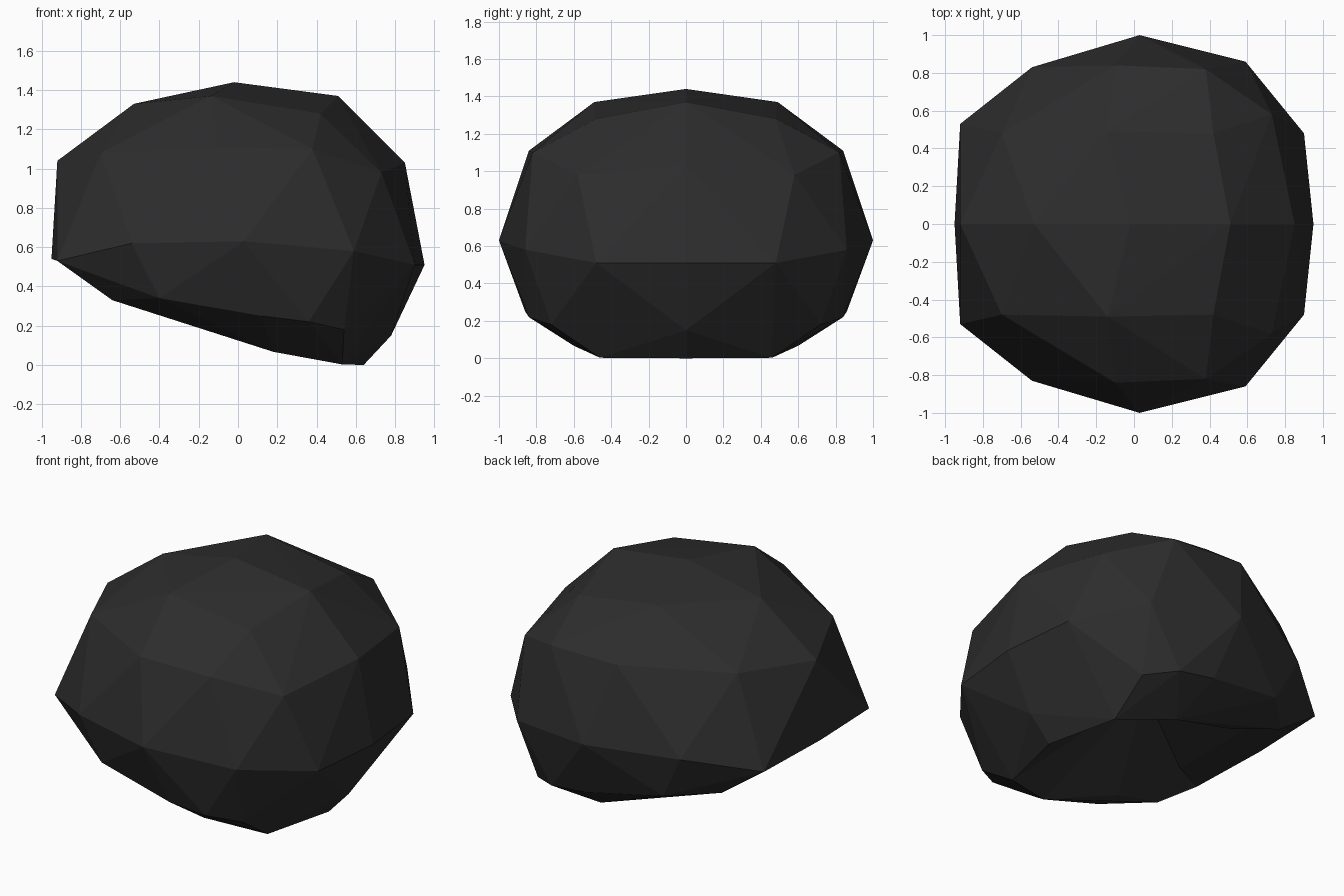
import bpy, bmesh

if "Cube" in bpy.data.objects:
    bpy.data.objects.remove(bpy.data.objects["Cube"])

# Matte near-black colour
mat = bpy.data.materials.new("soft black")
mat.diffuse_color = (0.026, 0.026, 0.026, 1)
mat.use_nodes = True
mat.node_tree.nodes["Principled BSDF"].inputs["Base Color"].default_value = mat.diffuse_color

# Profile on the mirror plane, from the brow over the top to the nape
brow, nape = (-.95, 0, .54), (.64, 0, 0)
profile = [(-.92, 0, 1.04), (-.53, 0, 1.33), (-.02, 0, 1.44), (.51, 0, 1.37),
           (.85, 0, 1.03), (.95, 0, .51), (.78, 0, .15)]

# Facet corners on one side, mirrored across y
upper = [(.42, .48, 1.28), (-.14, .49, 1.37), (-.70, .48, 1.08), (.73, .58, .98),
         (.38, .82, 1.10), (-.10, .84, 1.11), (-.54, .83, .62), (.03, 1, .63),
         (.59, .86, .58), (.90, .48, .51)]
lower = [(.54, .72, .18), (.36, .84, .22), (.12, .86, .25), (-.40, .80, .34)]

# Edge of the opening, and the corners of the hollow above it
temple, cheek = (-.92, .53, .53), (-.64, .55, .33)
ear, heel = (.18, .60, .067), (.53, .46, .003)
lobe, pocket, apex = (-.30, .50, .23), (-.64, .35, .47), (-.08, 0, .62)


def mirrored(points):
    return list(points) + [(x, -y, z) for x, y, z in points if y]


# Outer shell: convex skin, then remove the faces across the opening
bm = bmesh.new()
opening = mirrored([temple, cheek, ear, heel, brow, nape])
edge = [bm.verts.new(p) for p in opening]
skin = [bm.verts.new(p) for p in mirrored(profile + upper + lower)]
bmesh.ops.convex_hull(bm, input=edge + skin)
cap = [f for f in bm.faces if all(v in edge for v in f.verts)]
bmesh.ops.delete(bm, geom=cap, context='FACES')

# Hollow underside: lip and front wall, then a shallow roof to the apex
hollow = [(ear, cheek, lobe), (lobe, cheek, pocket), (cheek, temple, pocket),
          (temple, brow, pocket), (nape, heel, apex), (heel, ear, apex),
          (ear, lobe, apex), (lobe, pocket, apex)]
for tri in hollow:
    for s in (1, -1):
        bm.faces.new([bm.verts.new((x, s * y, z)) for x, y, z in tri])
other = (pocket[0], -pocket[1], pocket[2])
for tri in [(brow, pocket, other), (apex, pocket, other)]:
    bm.faces.new([bm.verts.new(p) for p in tri])

bmesh.ops.remove_doubles(bm, verts=bm.verts[:], dist=.001)
loose = [v for v in bm.verts if not v.link_faces]
bmesh.ops.delete(bm, geom=loose, context='VERTS')
bmesh.ops.recalc_face_normals(bm, faces=bm.faces[:])

mesh = bpy.data.meshes.new("faceted_cap")
bm.to_mesh(mesh)
bm.free()
mesh.materials.append(mat)
cap = bpy.data.objects.new("faceted_cap", mesh)
bpy.context.collection.objects.link(cap)
